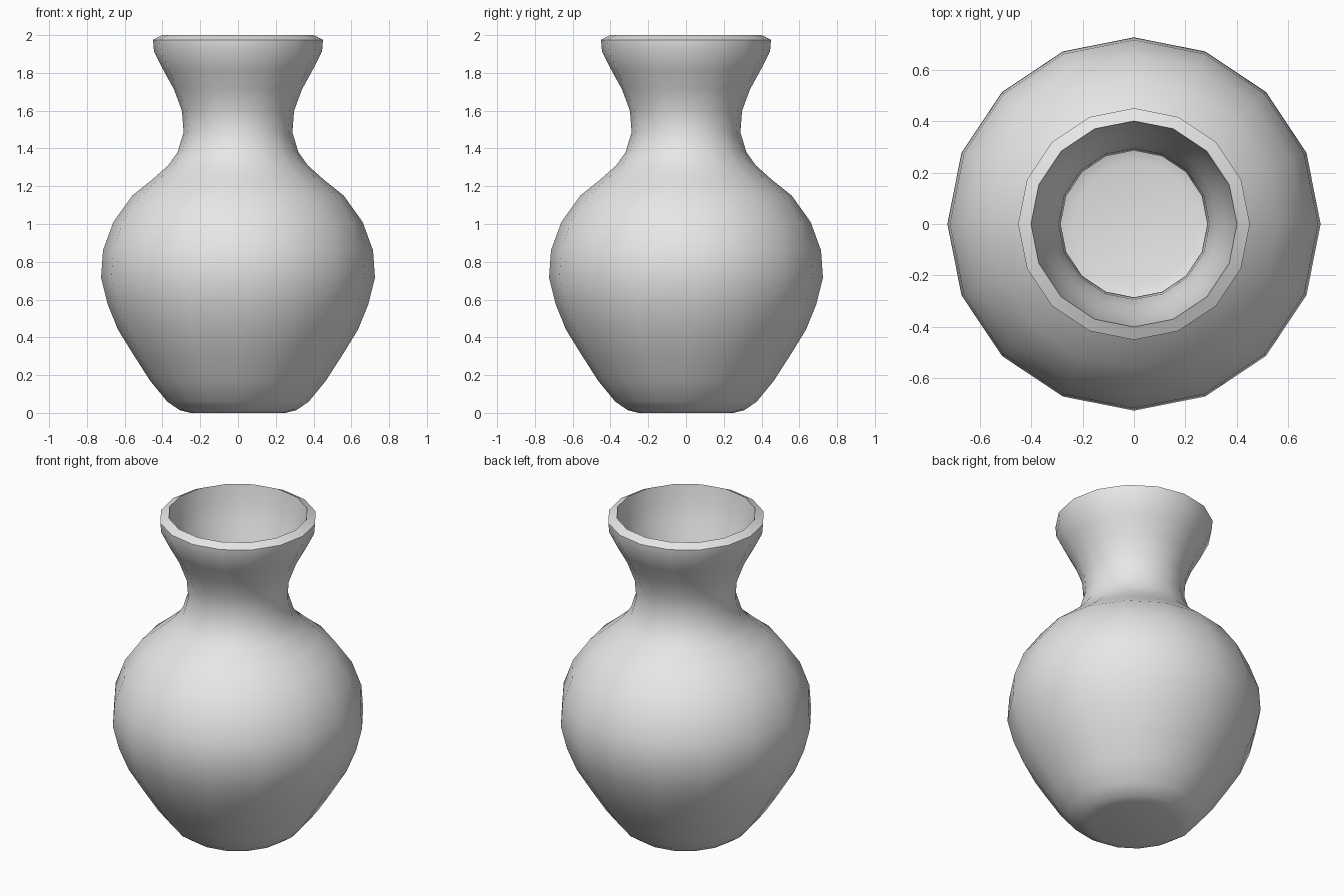
import bpy
import bmesh
from math import cos, sin, tau, radians

cube = bpy.data.objects.get("Cube")
if cube:
    bpy.data.objects.remove(cube, do_unlink=True)

SIDES = 16
WALL = 0.01

# Clay material
clay = bpy.data.materials.new("light_grey_clay")
clay.use_nodes = True
colour = (0.8, 0.8, 0.8, 1)
clay.diffuse_color = colour
clay.node_tree.nodes["Principled BSDF"].inputs["Base Color"].default_value = colour

# Outer body from foot to neck, then the flared mouth (radius, height)
body = [(0.25, 0), (0.31, 0.015), (0.375, 0.06), (0.465, 0.17), (0.555, 0.31),
        (0.635, 0.44), (0.69, 0.575), (0.725, 0.715), (0.715, 0.86),
        (0.66, 1.01), (0.56, 1.15), (0.46, 1.23), (0.37, 1.31),
        (0.32, 1.38), (0.288, 1.485)]
mouth = [(0.297, 1.6), (0.34, 1.715), (0.395, 1.815), (0.445, 1.915), (0.45, 1.975)]

# Rim and the inside of the mouth
rim = [(0.40, 2.0), (0.385, 1.9), (0.36, 1.8), (0.325, 1.7), (0.293, 1.6)]

# Thin inner wall following the body back to the floor
inside = [(r - (WALL if z < 1.4 else 0.003), max(z, WALL)) for r, z in reversed(body)]
inside[-2:] = [(0.3, 0.025), (0.24, WALL)]


def lathe(name, profile):
    bm = bmesh.new()
    rings = [[bm.verts.new((r * cos(tau * i / SIDES), r * sin(tau * i / SIDES), z))
              for i in range(SIDES)] for r, z in profile]
    for low, high in zip(rings, rings[1:]):
        for i in range(SIDES):
            j = (i + 1) % SIDES
            bm.faces.new((low[i], low[j], high[j], high[i]))
    bm.faces.new(rings[0][::-1])
    bm.faces.new(rings[-1])
    bmesh.ops.recalc_face_normals(bm, faces=bm.faces)
    mesh = bpy.data.meshes.new(name)
    bm.to_mesh(mesh)
    bm.free()
    obj = bpy.data.objects.new(name, mesh)
    bpy.context.collection.objects.link(obj)
    mesh.materials.append(clay)
    return obj


vase = lathe("vase", body + mouth + rim + inside)

# Smooth body with crisp rim edges
bpy.ops.object.select_all(action="DESELECT")
vase.select_set(True)
bpy.context.view_layer.objects.active = vase
bpy.ops.object.shade_smooth_by_angle(angle=radians(50))
